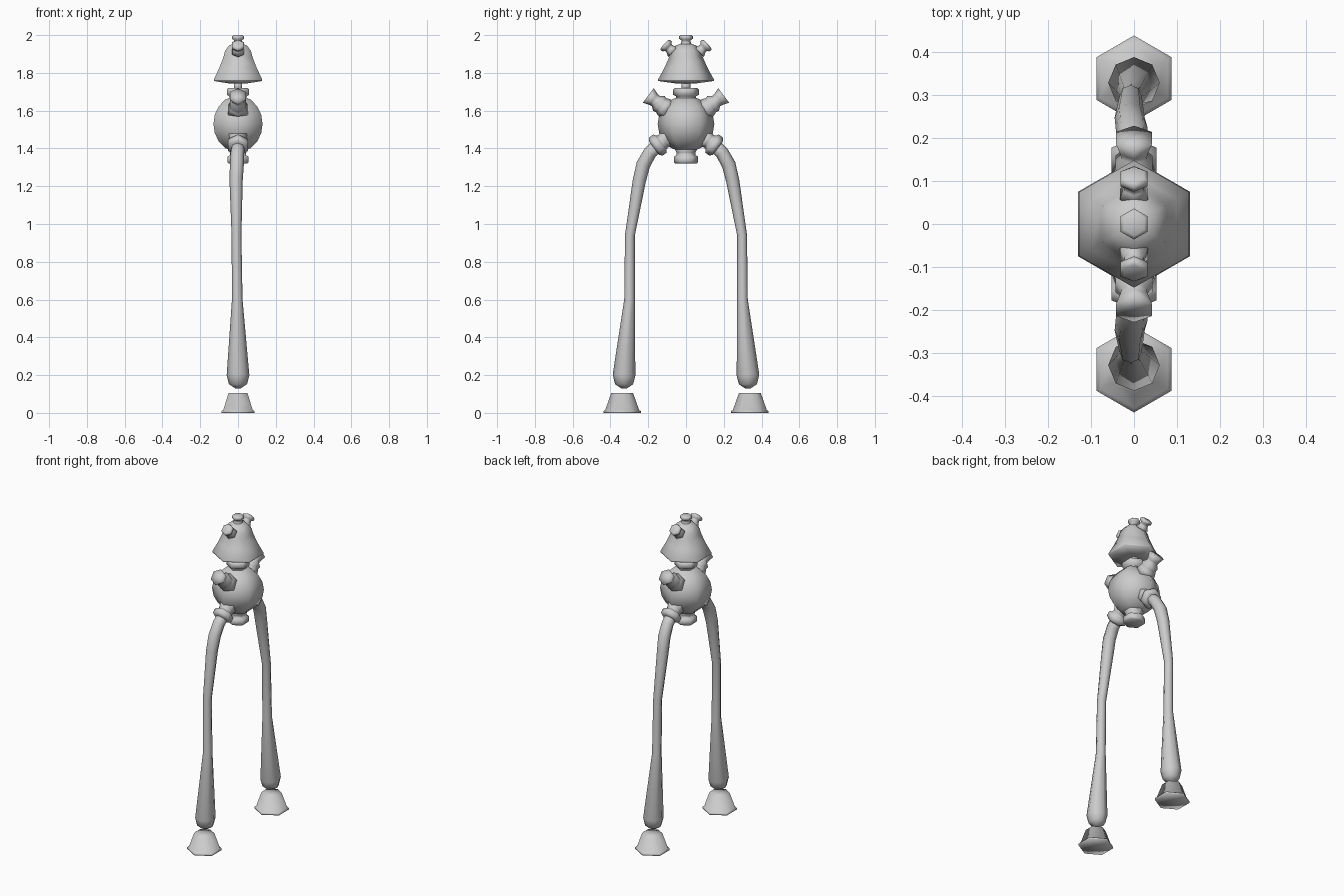
import bpy, bmesh, math
from mathutils import Vector, Matrix

if "Cube" in bpy.data.objects:
    bpy.data.objects.remove(bpy.data.objects["Cube"])

grey = bpy.data.materials.new("plain grey")
grey.diffuse_color = (0.6, 0.6, 0.6, 1)
grey.use_nodes = True
grey.node_tree.nodes["Principled BSDF"].inputs["Base Color"].default_value = grey.diffuse_color


def skin(name, rings):
    """Join rings of points into a closed smooth object."""
    bm = bmesh.new()
    loops = [[bm.verts.new(p) for p in ring] for ring in rings]
    n = len(loops[0])
    for a, b in zip(loops, loops[1:]):
        for i in range(n):
            j = (i + 1) % n
            bm.faces.new((a[i], a[j], b[j], b[i]))
    for end in (loops[0], loops[-1]):
        c = bm.verts.new(sum((v.co for v in end), Vector()) / n)
        for i in range(n):
            bm.faces.new((end[i], end[(i + 1) % n], c))
    bmesh.ops.recalc_face_normals(bm, faces=bm.faces)
    for f in bm.faces:
        f.smooth = True
    mesh = bpy.data.meshes.new(name)
    bm.to_mesh(mesh)
    bm.free()
    mesh.materials.append(grey)
    obj = bpy.data.objects.new(name, mesh)
    bpy.context.collection.objects.link(obj)
    return obj


def lathe(name, profile, origin=(0, 0, 0), tilt=0, sides=6):
    """Turn (radius, height) pairs; tilt leans the axis from +z towards +y."""
    m = Matrix.Translation(origin) @ Matrix.Rotation(-math.radians(tilt), 4, 'X')
    rings = []
    for r, h in profile:
        rings.append([m @ Vector((r * math.sin(math.tau * i / sides),
                                  r * math.cos(math.tau * i / sides), h))
                      for i in range(sides)])
    return skin(name, rings)


def tube(name, path, sides=8):
    """Sweep a round section along (x, y, z, radius) points in a near-vertical plane."""
    pts = [Vector(p[:3]) for p in path]
    rings = []
    for k, p in enumerate(pts):
        t = (pts[min(k + 1, len(pts) - 1)] - pts[max(k - 1, 0)]).normalized()
        side = Vector((1, 0, 0))
        side = (side - t * side.dot(t)).normalized()
        up = t.cross(side)
        r = path[k][3]
        rings.append([p + r * (math.cos(a) * side + math.sin(a) * up)
                      for a in (math.tau * i / sides for i in range(sides))])
    return skin(name, rings)


# Round body
R, body = 0.15, (0, 0, 1.53)
lathe("body", [(R * math.cos(math.radians(a)), R * math.sin(math.radians(a)))
               for a in (-78, -58, -38, -19, 0, 19, 38, 58, 78)], body)

# Flanged sockets on the body
socket = [(0.078, 0.105), (0.053, 0.132), (0.053, 0.146),
          (0.068, 0.154), (0.068, 0.182), (0.06, 0.19)]
lathe("neck_socket", socket, body)
lathe("bottom_socket", [(r * 0.95, h + 0.02 * (h > 0.11)) for r, h in socket], body, 180)
horn = [(0.06, 0.12), (0.052, 0.15), (0.046, 0.165), (0.05, 0.18),
        (0.034, 0.2), (0.036, 0.215), (0.048, 0.25)]
hip = [(0.06, 0.11), (0.042, 0.15), (0.045, 0.165), (0.06, 0.172),
       (0.06, 0.2), (0.045, 0.212)]

# Head with flared skirt, on a thin neck
lathe("neck", [(0.025, 1.70), (0.025, 1.76)])
lathe("head", [(0.06, 1.745), (0.148, 1.757), (0.148, 1.765), (0.115, 1.825),
               (0.088, 1.885), (0.08, 1.915), (0.055, 1.945), (0.025, 1.955)])

# Knobs on the head
knob = [(0.038, 0), (0.026, 0.02), (0.024, 0.035), (0.036, 0.042),
        (0.036, 0.056), (0.027, 0.062)]
lathe("top_knob", knob, (0, 0, 1.938))

for s, where in ((-1, "front"), (1, "back")):
    lathe(where + "_knob", knob, (0, s * 0.069, 1.911), s * 47)
    lathe(where + "_horn", horn, body, s * 53)
    lathe(where + "_hip_socket", hip, body, s * 127)

    # Leg: bent at the hip, swelling into a club at the ankle
    leg = [(0, 0.14, 1.425, 0.036), (-0.003, 0.19, 1.378, 0.036),
           (-0.006, 0.226, 1.315, 0.037), (-0.01, 0.247, 1.23, 0.035),
           (-0.008, 0.297, 0.94, 0.026), (-0.004, 0.299, 0.6, 0.028),
           (0, 0.328, 0.2, 0.06), (0, 0.328, 0.152, 0.048),
           (0, 0.328, 0.13, 0.015)]
    tube(where + "_leg", [(x, s * y, z, r) for x, y, z, r in leg])

    # Foot: six-sided cup
    lathe(where + "_foot", [(0.1, 0), (0.1, 0.01), (0.09, 0.014), (0.058, 0.105)],
          (0, s * 0.338, 0))
